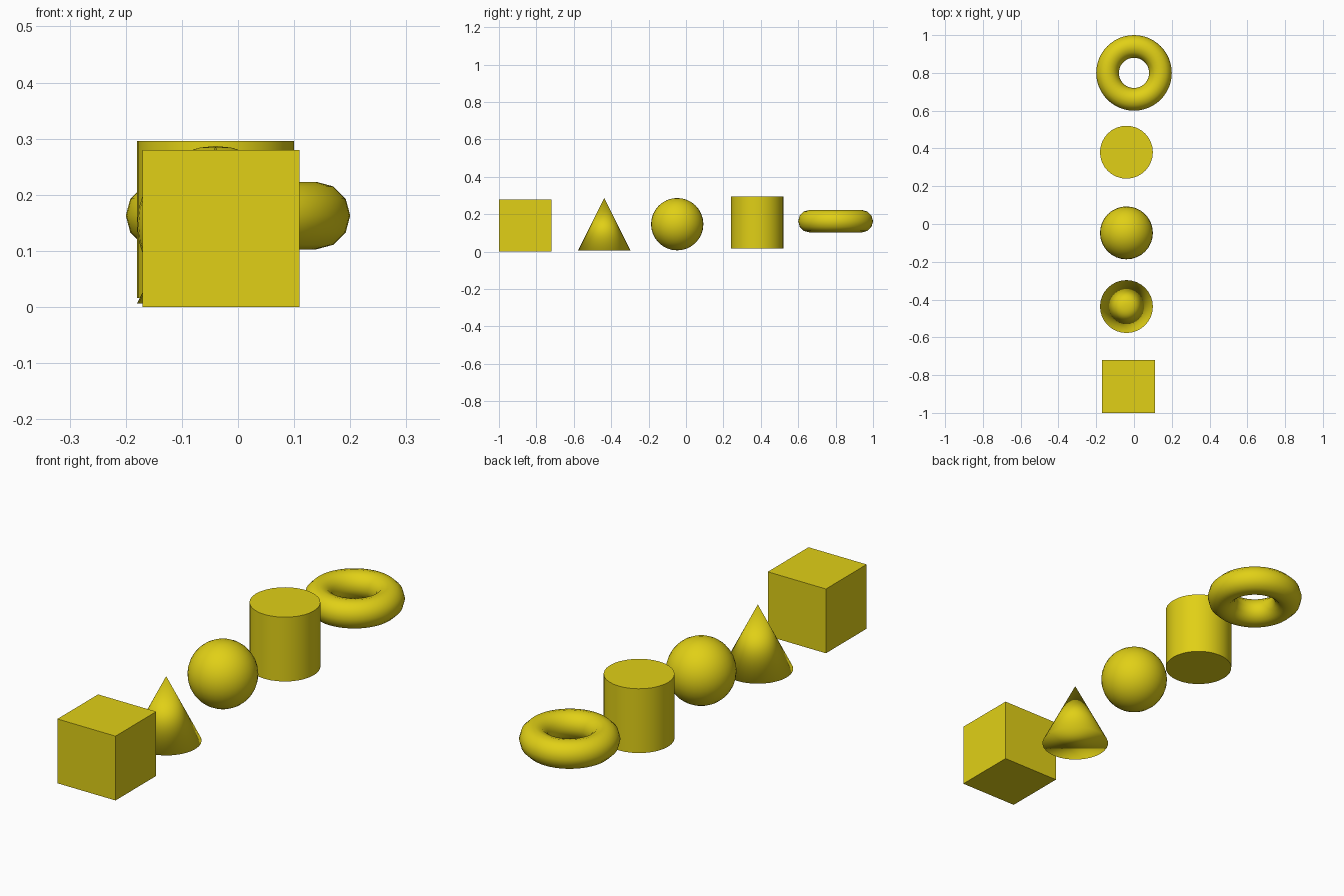
import bpy
import math

if "Cube" in bpy.data.objects:
    bpy.data.objects.remove(bpy.data.objects["Cube"])

yellow = bpy.data.materials.new("yellow")
yellow.diffuse_color = (0.75, 0.63, 0.008, 1)
yellow.use_nodes = True
yellow.node_tree.nodes["Principled BSDF"].inputs["Base Color"].default_value = yellow.diffuse_color

R = 0.14  # common radius / half-size


def finish(name, smooth=None):
    """Name, colour and shade the newly added primitive."""
    ob = bpy.context.object
    ob.name = ob.data.name = name
    ob.data.materials.append(yellow)
    if smooth == "full":
        bpy.ops.object.shade_smooth()
    elif smooth == "angle":
        bpy.ops.object.shade_smooth_by_angle(angle=math.radians(40))


# Cube at the front of the row
bpy.ops.mesh.primitive_cube_add(size=2 * R, location=(-0.03, -0.86, R))
finish("cube")

# Cone, softly shaded over its rim
bpy.ops.mesh.primitive_cone_add(vertices=32, radius1=R, radius2=0, depth=2 * R,
                                location=(-0.04, -0.437, 0.146))
finish("cone", "full")

# Sphere
bpy.ops.mesh.primitive_uv_sphere_add(segments=32, ring_count=16, radius=R,
                                     location=(-0.04, -0.047, 0.147))
finish("sphere", "full")

# Upright cylinder
bpy.ops.mesh.primitive_cylinder_add(vertices=32, radius=R, depth=2 * R,
                                    location=(-0.04, 0.38, 0.156))
finish("cylinder", "angle")

# Ring lying flat at the back of the row
bpy.ops.mesh.primitive_torus_add(major_segments=48, minor_segments=12,
                                 major_radius=R, minor_radius=0.06,
                                 location=(0, 0.8, 0.163))
finish("ring", "full")
